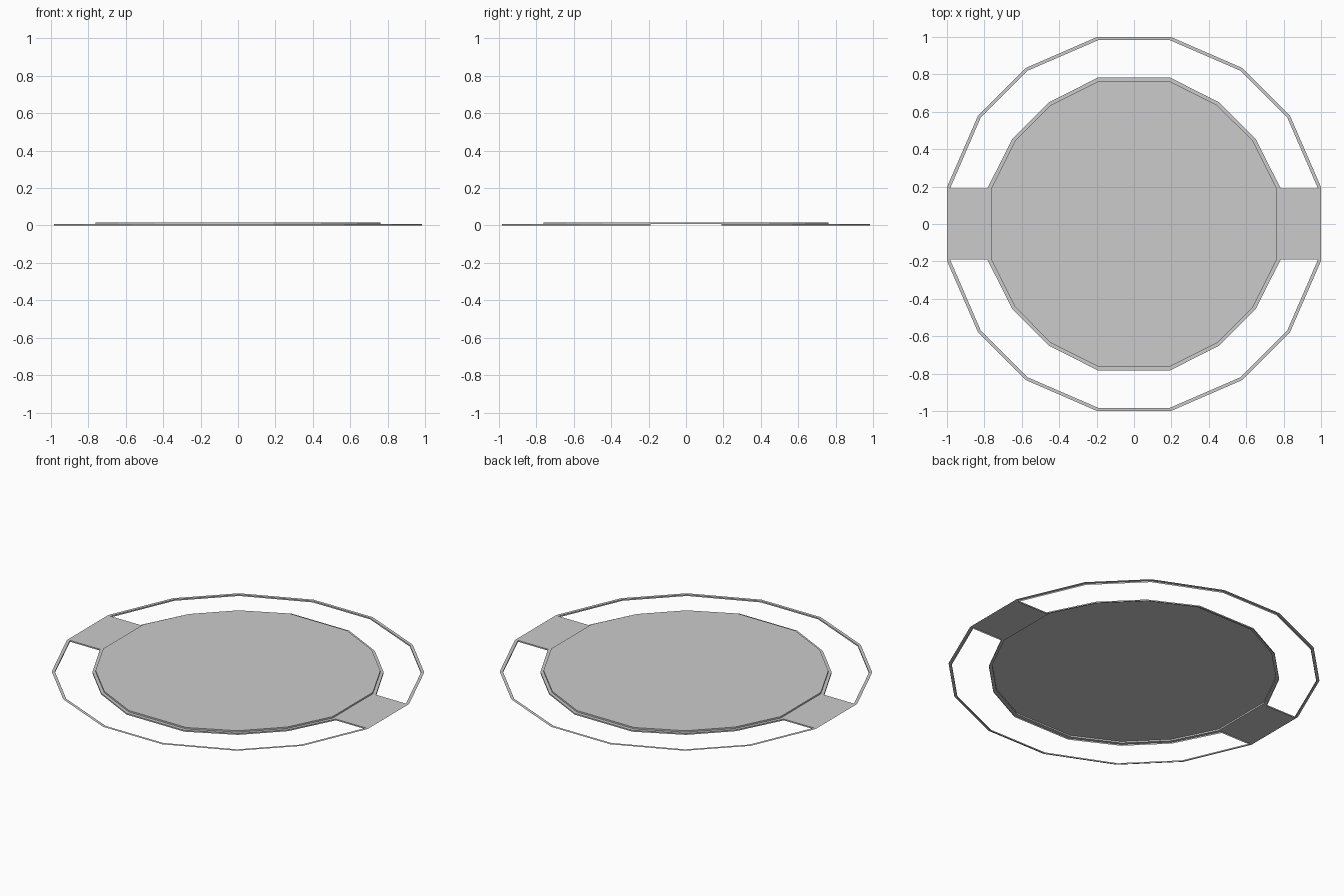
import bpy

if "Cube" in bpy.data.objects:
    bpy.data.objects.remove(bpy.data.objects["Cube"])

LOW, HIGH = 0.008, 0.017      # plate level and raised floor level
TABS = (7, 15)                # outline segments bridged by the side tabs


def outline(quarter):
    """Repeat a quarter outline four times to get a 16-sided loop."""
    pts = list(quarter)
    for _ in range(3):
        quarter = [(-y, x) for x, y in quarter]
        pts += quarter
    return pts


OUTER = outline([(1.0, 0.197), (0.835, 0.577), (0.577, 0.835), (0.197, 1.0)])
INNER = outline([(0.983, 0.191), (0.82, 0.568), (0.568, 0.82), (0.191, 0.983)])
LEDGE = outline([(0.784, 0.191), (0.65, 0.455), (0.455, 0.65), (0.191, 0.784)])
FLOOR = outline([(0.763, 0.191), (0.637, 0.443), (0.443, 0.637), (0.191, 0.763)])


def loop3(loop, z):
    return [(x, y, z) for x, y in loop]


def strip(a, b, skip=()):
    """Quads between two matching loops."""
    n = len(a)
    return [[a[i], a[(i + 1) % n], b[(i + 1) % n], b[i]]
            for i in range(n) if i not in skip]


def make(name, polys):
    verts, faces, index = [], [], {}
    for poly in polys:
        face = []
        for p in poly:
            if p not in index:
                index[p] = len(verts)
                verts.append(p)
            face.append(index[p])
        faces.append(face)
    mesh = bpy.data.meshes.new(name)
    mesh.from_pydata(verts, [], faces)
    obj = bpy.data.objects.new(name, mesh)
    bpy.context.collection.objects.link(obj)
    return obj


outer, inner = loop3(OUTER, LOW), loop3(INNER, LOW)
inner_base = loop3(INNER, 0.0)
ledge, ledge_base = loop3(LEDGE, LOW), loop3(LEDGE, 0.0)
step, floor = loop3(FLOOR, LOW), loop3(FLOOR, HIGH)

# Outer rim: flat band with a small wall hanging from its inner edge
make("outer_rim", strip(outer, inner, TABS)
     + strip(inner, inner_base, TABS))

# Raised central floor with a stepped edge
make("central_floor", [floor] + strip(step, floor)
     + strip(ledge, step) + strip(ledge_base, ledge, TABS))

# Side tabs joining floor and rim, with walls along the openings
for side, i in (("left", 7), ("right", 15)):
    j = (i + 1) % 16
    polys = [[outer[i], outer[j], inner[j], ledge[j], ledge[i], inner[i]]]
    for k, flip in ((i, 1), (j, -1)):
        polys.append([inner[k], ledge[k], ledge_base[k], inner_base[k]][::flip])
    make(side + "_tab", polys)
